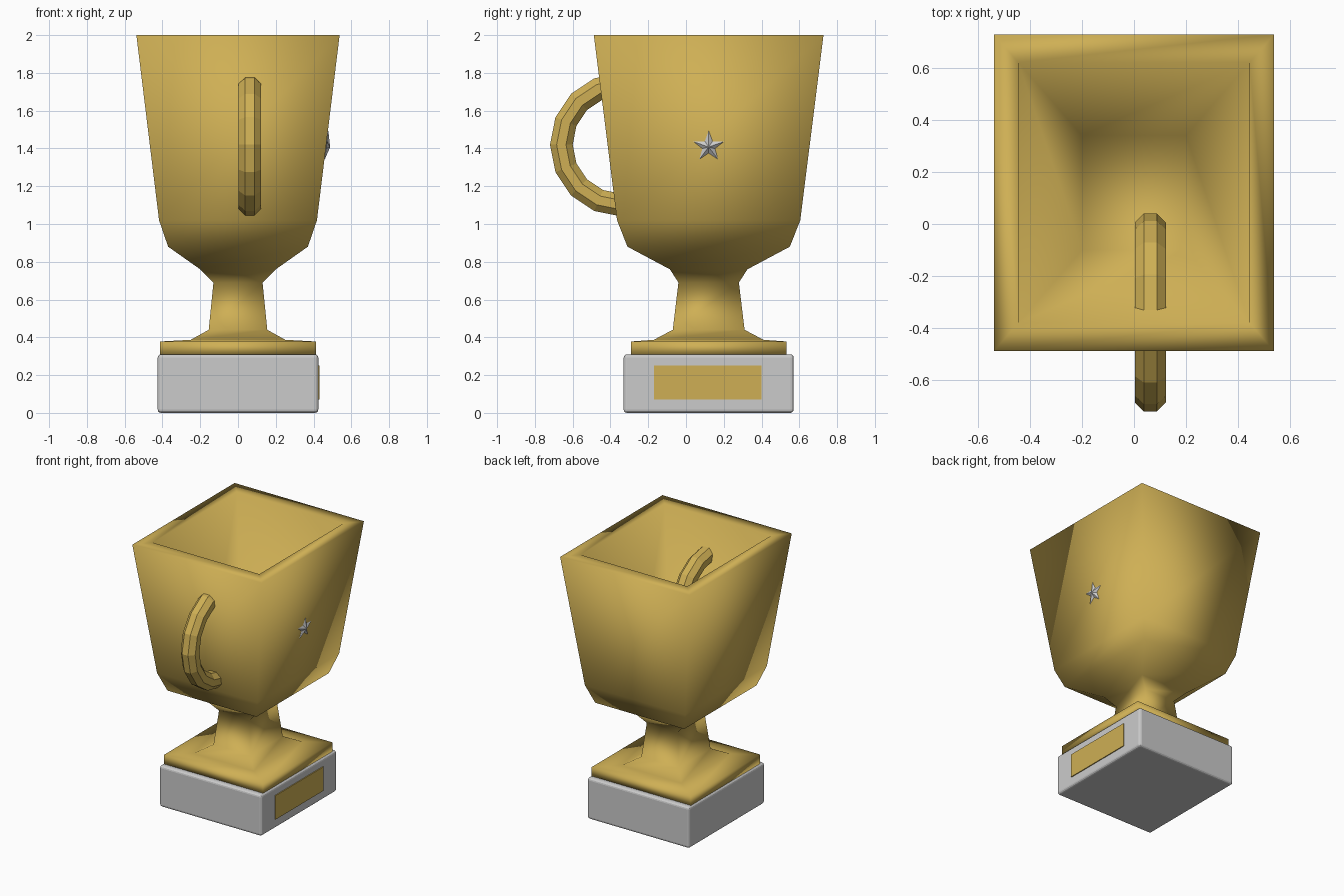
import bpy, bmesh, math
from mathutils import Matrix, Vector

if "Cube" in bpy.data.objects:
    bpy.data.objects.remove(bpy.data.objects["Cube"])

CY = 0.12  # the cup and plinth sit slightly behind the origin

gold = bpy.data.materials.new("gold")
gold.diffuse_color = (0.62, 0.43, 0.09, 1)
gold.use_nodes = True
gold.node_tree.nodes["Principled BSDF"].inputs["Base Color"].default_value = gold.diffuse_color


def finish(name, bm, material=None, smooth=False):
    bmesh.ops.recalc_face_normals(bm, faces=bm.faces)
    mesh = bpy.data.meshes.new(name)
    bm.to_mesh(mesh)
    bm.free()
    for p in mesh.polygons:
        p.use_smooth = smooth
    obj = bpy.data.objects.new(name, mesh)
    bpy.context.collection.objects.link(obj)
    if material:
        mesh.materials.append(material)
    return obj


def box(name, size, centre, material=None, bevel=0):
    bm = bmesh.new()
    bmesh.ops.create_cube(bm, size=1, matrix=Matrix.Translation(centre) @ Matrix.Diagonal((*size, 1)))
    obj = finish(name, bm, material)
    if bevel:
        mod = obj.modifiers.new("bevel", "BEVEL")
        mod.width, mod.segments = bevel, 3
    return obj


# Plinth and name plate
box("plinth", (0.85, 0.90, 0.31), (0, CY, 0.155), bevel=0.018)
box("plate", (0.03, 0.57, 0.18), (0.417, 0.115, 0.16), gold)

# Cup: rectangular sections (z, half x, half y) from foot, up to rim, then down inside
sections = [
    (0.305, 0.412, 0.412), (0.378, 0.412, 0.412), (0.387, 0.25, 0.29),
    (0.44, 0.155, 0.19), (0.69, 0.13, 0.16), (0.76, 0.20, 0.205),
    (0.88, 0.37, 0.43), (1.02, 0.418, 0.485), (2.0, 0.538, 0.608),
    (2.0, 0.444, 0.50), (0.86, 0.20, 0.22),
]
bm = bmesh.new()
rings = [[bm.verts.new((sx * hx, CY + sy * hy, z))
          for sx, sy in ((-1, -1), (1, -1), (1, 1), (-1, 1))] for z, hx, hy in sections]
for a, b in zip(rings, rings[1:]):
    for i in range(4):
        j = (i + 1) % 4
        bm.faces.new((a[i], a[j], b[j], b[i]))
bm.faces.new(rings[0])
bm.faces.new(rings[-1])
finish("cup", bm, gold, smooth=True)

# Handle: a full ring of 16 octagonal segments that passes through the cup wall
bm = bmesh.new()
rings = []
for i in range(16):
    t = math.tau * i / 16
    ring = []
    for k in range(8):
        p = math.tau * (k + 0.5) / 8
        r = 0.32 + 0.065 * math.cos(p)
        ring.append(bm.verts.new((0.063 + 0.065 * math.sin(p),
                                  -0.34 + r * math.cos(t), 1.42 + r * math.sin(t))))
    rings.append(ring)
for i in range(16):
    a, b = rings[i], rings[(i + 1) % 16]
    for k in range(8):
        n = (k + 1) % 8
        bm.faces.new((a[k], a[n], b[n], b[k]))
finish("handle", bm, gold)

# Star: raised five-pointed badge leaning with the cup's side
bm = bmesh.new()
front = bm.verts.new((0.02, 0, 0))
back = bm.verts.new((-0.02, 0, 0))
rim = []
for i in range(10):
    r = 0.035 if i % 2 else 0.084
    t = math.pi * i / 5
    rim.append(bm.verts.new((0, r * math.sin(t), r * math.cos(t))))
for i in range(10):
    for tip in (front, back):
        bm.faces.new((rim[i], rim[(i + 1) % 10], tip))
star = finish("star", bm)
star.location = Vector((0.468, CY, 1.41))
star.rotation_euler.y = math.radians(7)
